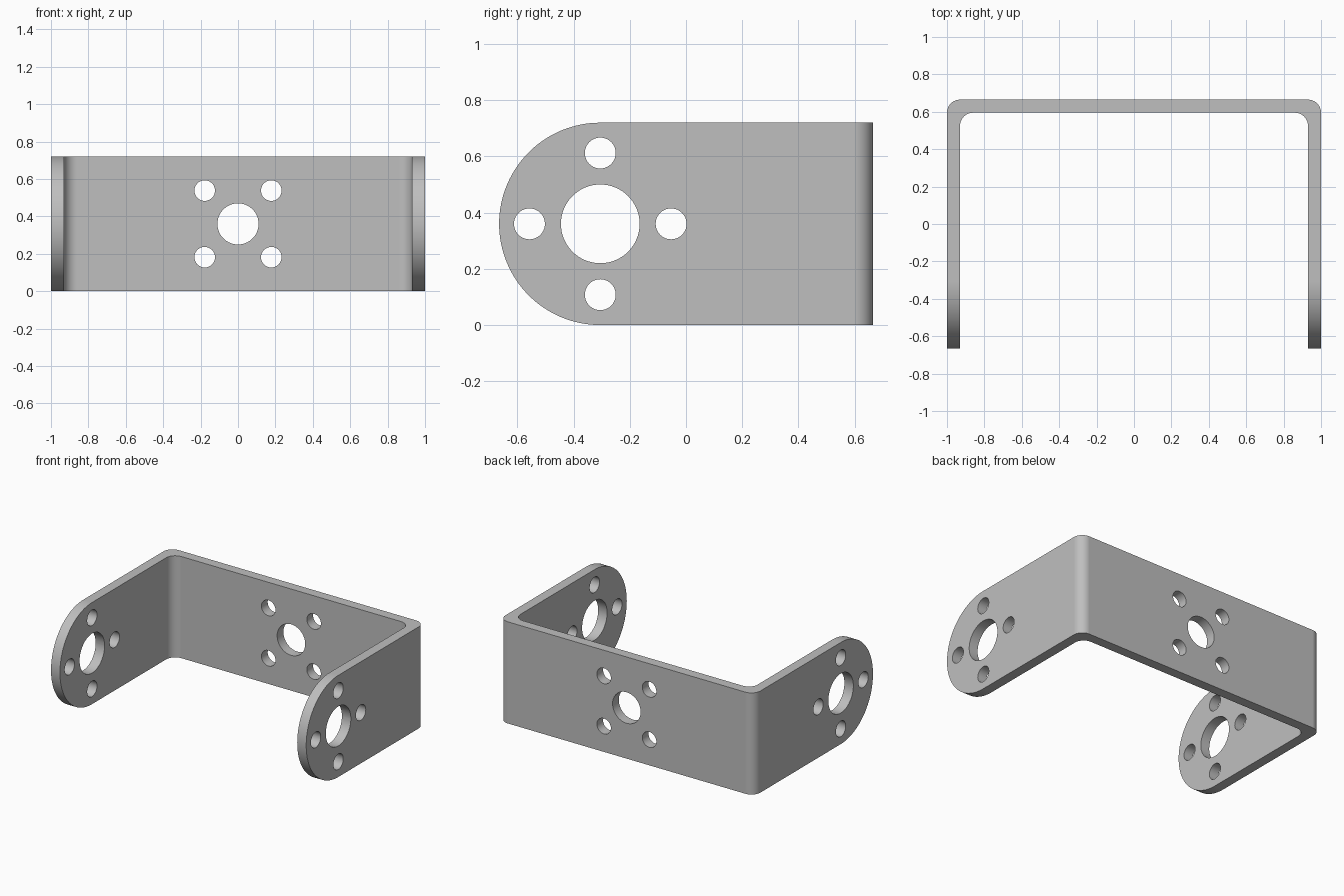
import bpy, bmesh
from math import sin, cos, pi, radians
from mathutils import Vector

cube = bpy.data.objects.get("Cube")
if cube:
    bpy.data.objects.remove(cube, do_unlink=True)

HALF_W, HALF_D, HEIGHT = 1.0, 0.665, 0.72
WALL, BEND = 0.07, 0.07
MID_Z = HEIGHT / 2
EAR_Y = -HALF_D + MID_Z          # centre of the rounded flange ends

steel = bpy.data.materials.new("light_grey_metal")
steel.use_nodes = True
steel.diffuse_color = (0.52, 0.52, 0.52, 1)
steel.node_tree.nodes["Principled BSDF"].inputs["Base Color"].default_value = (0.52, 0.52, 0.52, 1)


def arc(cx, cy, r, start, end, steps):
    """Points along an arc, angles in degrees."""
    angles = [radians(start + (end - start) * i / steps) for i in range(steps + 1)]
    return [(cx + r * cos(a), cy + r * sin(a)) for a in angles]


def prism(name, outlines, place, direction):
    """Extrude closed 2D outlines into one solid object."""
    bm = bmesh.new()
    for outline in outlines:
        face = bm.faces.new([bm.verts.new(place(a, b)) for a, b in outline])
        ext = bmesh.ops.extrude_face_region(bm, geom=[face], use_keep_orig=True)
        moved = [v for v in ext["geom"] if isinstance(v, bmesh.types.BMVert)]
        bmesh.ops.translate(bm, verts=moved, vec=Vector(direction))
    bmesh.ops.recalc_face_normals(bm, faces=bm.faces)
    mesh = bpy.data.meshes.new(name)
    bm.to_mesh(mesh)
    bm.free()
    mesh.materials.append(steel)
    obj = bpy.data.objects.new(name, mesh)
    bpy.context.collection.objects.link(obj)
    return obj


def circle(cx, cy, r, steps=64):
    return arc(cx, cy, r, 0, 360, steps)[:-1]


def cut(target, cutter, operation):
    """Apply a boolean and discard the cutter."""
    mod = target.modifiers.new("cut", "BOOLEAN")
    mod.object, mod.operation, mod.solver = cutter, operation, "EXACT"
    bpy.ops.object.modifier_apply(modifier=mod.name)
    bpy.data.objects.remove(cutter, do_unlink=True)


# Bent U-shaped strip
inner_x, inner_y = HALF_W - WALL, HALF_D - WALL
right_half = ([(HALF_W, -HALF_D)]
              + arc(HALF_W - BEND, HALF_D - BEND, BEND, 0, 90, 16))
inside = (arc(inner_x - BEND, inner_y - BEND, BEND, 90, 0, 16)
          + [(inner_x, -HALF_D)])
mirrored = lambda pts: [(-x, y) for x, y in reversed(pts)]
profile = right_half + mirrored(right_half) + mirrored(inside) + inside
bracket = prism("u_bracket", [profile], lambda x, y: (x, y, 0), (0, 0, HEIGHT))
bpy.ops.object.select_all(action="DESELECT")
bpy.context.view_layer.objects.active = bracket
bracket.select_set(True)

# Half-round flange ends
along_x = lambda y, z: (-1.2, y, z)
end_shape = arc(EAR_Y, MID_Z, MID_Z, 90, 270, 64)
end_shape = [(1, HEIGHT)] + end_shape + [(1, 0)]
cut(bracket, prism("end_cutter", [end_shape], along_x, (2.4, 0, 0)), "INTERSECT")

# Flange holes: large bore with four screw holes in a cross
ring = 0.252
flange_holes = [circle(EAR_Y, MID_Z, 0.14)] + [
    circle(EAR_Y + ring * cos(k * pi / 2), MID_Z + ring * sin(k * pi / 2), 0.055, 40)
    for k in range(4)]
cut(bracket, prism("flange_cutter", flange_holes, along_x, (2.4, 0, 0)), "DIFFERENCE")

# Back plate holes: bore with four screw holes on the diagonals
back_holes = [circle(0, MID_Z, 0.11)] + [
    circle(sx * 0.178, MID_Z + sz * 0.178, 0.055, 40)
    for sx in (-1, 1) for sz in (-1, 1)]
cut(bracket, prism("back_cutter", back_holes, lambda x, z: (x, 0.4, z), (0, 0.5, 0)), "DIFFERENCE")

# Smooth bends and bores, keeping the flat faces flat
bpy.ops.object.shade_smooth_by_angle(angle=radians(30))
weighted = bracket.modifiers.new("flat_faces", "WEIGHTED_NORMAL")
weighted.keep_sharp = True
